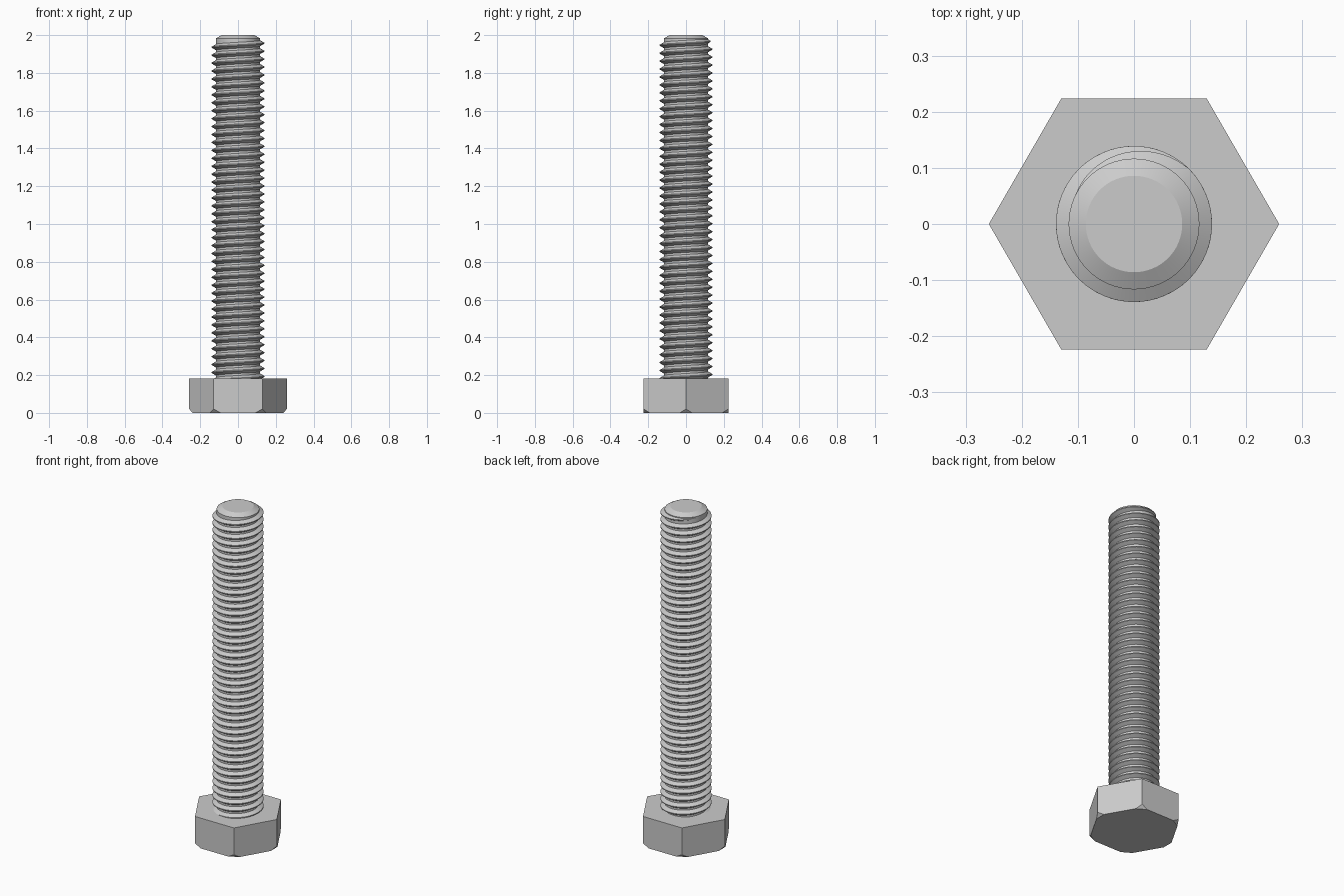
import bpy, bmesh
from math import cos, sin, pi, radians, tan, floor
from mathutils import Vector

cube = bpy.data.objects.get("Cube")
if cube:
    bpy.data.objects.remove(cube, do_unlink=True)

HEAD_H, HEAD_R = 0.182, 0.2587          # head height, corner radius
CORE_R, CREST_R, TIP_R = 0.1165, 0.139, 0.086
PITCH, SIDES = 0.042, 64

steel = bpy.data.materials.new("grey steel")
steel.use_nodes = True
grey = (0.6, 0.6, 0.6, 1)
steel.diffuse_color = grey
steel.node_tree.nodes["Principled BSDF"].inputs["Base Color"].default_value = grey


def finish(name, bm, smooth=True):
    bmesh.ops.recalc_face_normals(bm, faces=bm.faces)
    mesh = bpy.data.meshes.new(name)
    bm.to_mesh(mesh)
    bm.free()
    mesh.materials.append(steel)
    obj = bpy.data.objects.new(name, mesh)
    bpy.context.collection.objects.link(obj)
    if smooth:
        bpy.ops.object.select_all(action="DESELECT")
        obj.select_set(True)
        bpy.context.view_layer.objects.active = obj
        bpy.ops.object.shade_smooth_by_angle(angle=radians(25))
    return obj


def loft(rings, closed=True):
    """Skin a list of equal-length point rings and cap both ends."""
    bm = bmesh.new()
    loops = [[bm.verts.new(p) for p in ring] for ring in rings]
    n = len(loops[0])
    for a, b in zip(loops, loops[1:]):
        for i in range(n):
            j = (i + 1) % n
            bm.faces.new((a[i], a[j], b[j], b[i]))
    bm.faces.new(loops[0])
    bm.faces.new(loops[-1])
    return bm


def circle(r, z, n):
    return [(r * cos(2 * pi * i / n), r * sin(2 * pi * i / n), z) for i in range(n)]


# Hexagonal head, its lower corners cut off at a slant
bm = loft([circle(HEAD_R, 0, 6), circle(HEAD_R, HEAD_H, 6)])
for x, y, _ in circle(1, 0, 6):
    out = Vector((x, y, 0))
    cut = bmesh.ops.bisect_plane(
        bm, geom=bm.verts[:] + bm.edges[:] + bm.faces[:], plane_co=out * 0.24,
        plane_no=out - Vector((0, 0, 0.9)), clear_outer=True)
    edges = [e for e in cut["geom_cut"] if isinstance(e, bmesh.types.BMEdge)]
    bmesh.ops.holes_fill(bm, edges=edges)
finish("hex_head", bm, smooth=False)

# Plain core of the shank with a chamfered tip
finish("shank_core", loft([circle(CORE_R, HEAD_H - 0.01, SIDES),
                           circle(CORE_R, 1.983, SIDES),
                           circle(TIP_R, 2.0, SIDES)]))

# Right-handed helical thread that sinks into the core at its upper end
ROOT_R = CORE_R - 0.003
crest = PITCH / 16
root = crest + (CREST_R - ROOT_R) * tan(radians(30))
section = [(ROOT_R, -root), (CREST_R, -crest), (CREST_R, crest), (ROOT_R, root)]
first, last, fade = -42.8, 0.44, 0.125   # in turns
steps = floor((last - first) * SIDES)
rings = []
for s in range(steps + 1):
    turn = first + (last - first) * s / steps
    sink = max(0, (turn - fade) / (last - fade)) * (CREST_R - CORE_R + 0.001)
    a = 2 * pi * turn
    rings.append([((r - sink) * cos(a), (r - sink) * sin(a), 1.957 + PITCH * turn + dz)
                  for r, dz in section])
finish("thread", loft(rings))
